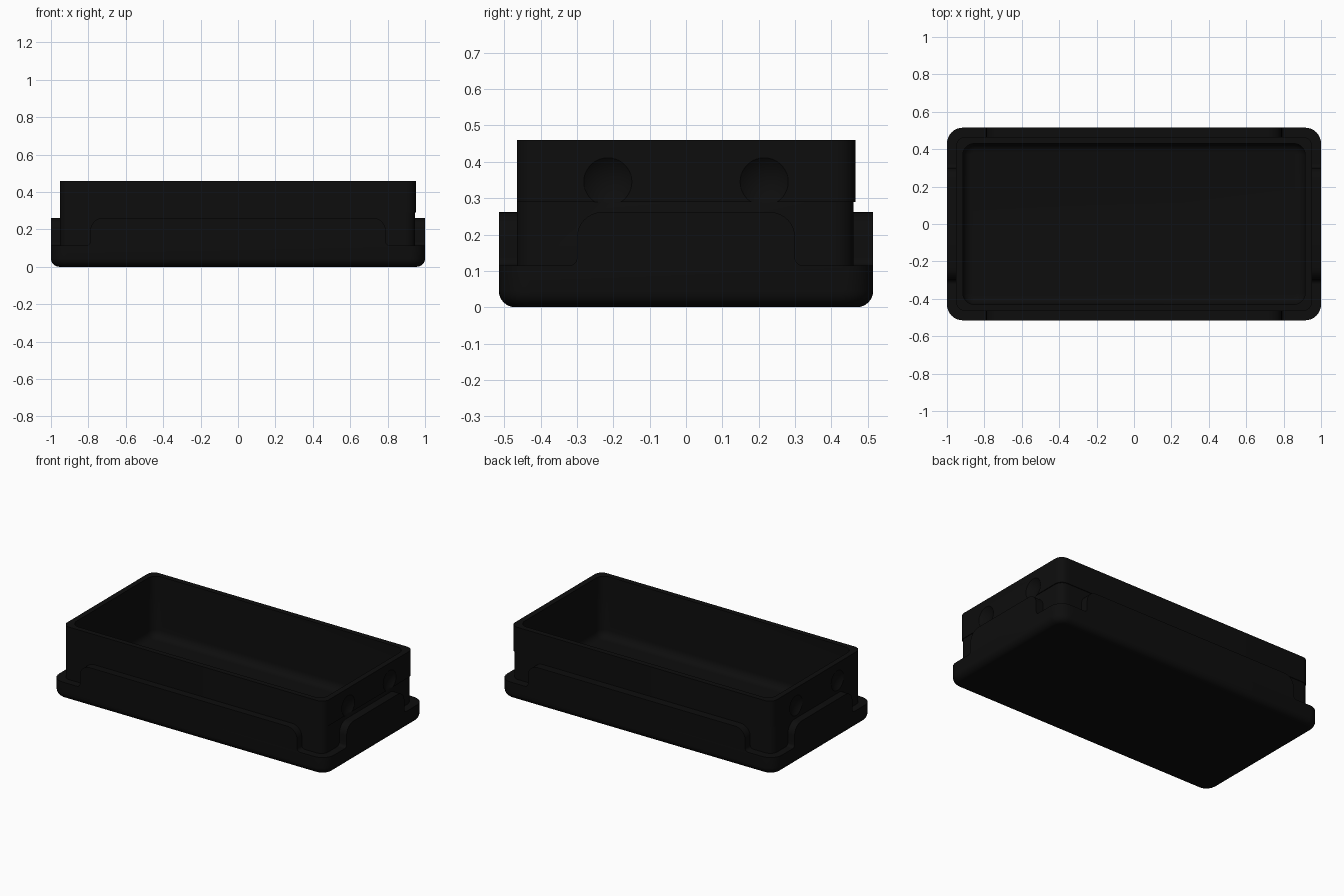
import bpy, bmesh, math
from mathutils import Vector

if "Cube" in bpy.data.objects:
    bpy.data.objects.remove(bpy.data.objects["Cube"])

black = bpy.data.materials.new("matte_black")
black.diffuse_color = (0.004, 0.004, 0.004, 1)
black.use_nodes = True
black.node_tree.nodes["Principled BSDF"].inputs["Base Color"].default_value = black.diffuse_color


def finish(name, bm):
    """Turn a bmesh into a named object in the single colour."""
    bmesh.ops.recalc_face_normals(bm, faces=bm.faces)
    me = bpy.data.meshes.new(name)
    bm.to_mesh(me)
    bm.free()
    me.materials.append(black)
    ob = bpy.data.objects.new(name, me)
    bpy.context.collection.objects.link(ob)
    return ob


def smooth(ob):
    bpy.ops.object.select_all(action='DESELECT')
    ob.select_set(True)
    bpy.context.view_layer.objects.active = ob
    bpy.ops.object.shade_smooth_by_angle(angle=math.radians(32))


def rounded_rect(x0, x1, y0, y1, r, z, n=8):
    pts = []
    for cx, cy, a0 in ((x1 - r, y1 - r, 0), (x0 + r, y1 - r, 90),
                       (x0 + r, y0 + r, 180), (x1 - r, y0 + r, 270)):
        for i in range(n + 1):
            a = math.radians(a0 + 90 * i / n)
            pts.append((cx + r * math.cos(a), cy + r * math.sin(a), z))
    return pts


def loft(name, loops):
    bm = bmesh.new()
    rings = [[bm.verts.new(p) for p in loop] for loop in loops]
    for a, b in zip(rings, rings[1:]):
        for i in range(len(a)):
            j = (i + 1) % len(a)
            bm.faces.new((a[i], a[j], b[j], b[i]))
    bm.faces.new(rings[0])
    bm.faces.new(rings[-1])
    return finish(name, bm)


# Tray: plinth with rounded foot, box walls, slightly proud rim band, cavity
loops = []
R = 0.045
for i in range(7):
    a = math.radians(90 * i / 6)
    d = R * (1 - math.sin(a))
    loops.append(rounded_rect(-1 + d, 1 - d, -.515 + d, .515 - d, .085 - d, R * (1 - math.cos(a))))
loops += [rounded_rect(-1, 1, -.515, .515, .085, .115),
          rounded_rect(-.951, .947, -.465, .461, .05, .115),
          rounded_rect(-.951, .947, -.465, .461, .05, .29),
          rounded_rect(-.951, .952, -.465, .466, .05, .29),
          rounded_rect(-.951, .952, -.465, .466, .05, .46),
          rounded_rect(-.915, .915, -.43, .43, .06, .46)]
F = 0.05
for i in range(7):
    a = math.radians(90 * i / 6)
    d = F * (1 - math.cos(a))
    loops.append(rounded_rect(-.915 + d, .915 - d, -.43 + d, .43 - d, .06 - d, .06 + F * (1 - math.sin(a))))
tray = loft("tray", loops)

# Shallow round finger dimples in both end walls
bm = bmesh.new()
depth, rad = 0.022, 0.065
S = (rad ** 2 + depth ** 2) / (2 * depth)
for sx in (-1, 1):
    for sy in (-1, 1):
        new = bmesh.ops.create_uvsphere(bm, u_segments=48, v_segments=32, radius=S)
        bmesh.ops.translate(bm, verts=new["verts"],
                            vec=Vector((sx * (.951 + S - depth), sy * .215, .345)))
cutter = finish("dimple_cutter", bm)
cutter.hide_render = True
mod = tray.modifiers.new("dimples", 'BOOLEAN')
mod.operation = 'DIFFERENCE'
mod.solver = 'EXACT'
mod.object = cutter
bpy.context.view_layer.objects.active = tray
bpy.ops.object.modifier_apply(modifier=mod.name)
bpy.data.objects.remove(cutter)
smooth(tray)


def side_panel(name, half, outer, inner, angle):
    """Raised panel on one side: round top corners, flared foot."""
    z0, z1, r, f = .115, .262, .07, .02
    right = []
    for i in range(6):      # flared foot
        a = math.radians(90 * i / 5)
        right.append((half + f - f * math.sin(a), z0 + f - f * math.cos(a)))
    for i in range(9):      # round shoulder
        a = math.radians(90 * i / 8)
        right.append((half - r + r * math.cos(a), z1 - r + r * math.sin(a)))
    outline = right + [(-u, z) for u, z in reversed(right)]
    bm = bmesh.new()
    face = bm.faces.new([bm.verts.new((u, -outer, z)) for u, z in outline])
    ext = bmesh.ops.extrude_face_region(bm, geom=[face])
    verts = [v for v in ext["geom"] if isinstance(v, bmesh.types.BMVert)]
    bmesh.ops.translate(bm, verts=verts, vec=Vector((0, outer - inner, 0)))
    ob = finish(name, bm)
    ob.rotation_euler.z = math.radians(angle)
    smooth(ob)


side_panel("front_panel", .79, .515, .45, 0)
side_panel("back_panel", .79, .515, .45, 180)
side_panel("right_panel", .30, 1.0, .935, 90)
side_panel("left_panel", .30, 1.0, .935, 270)
